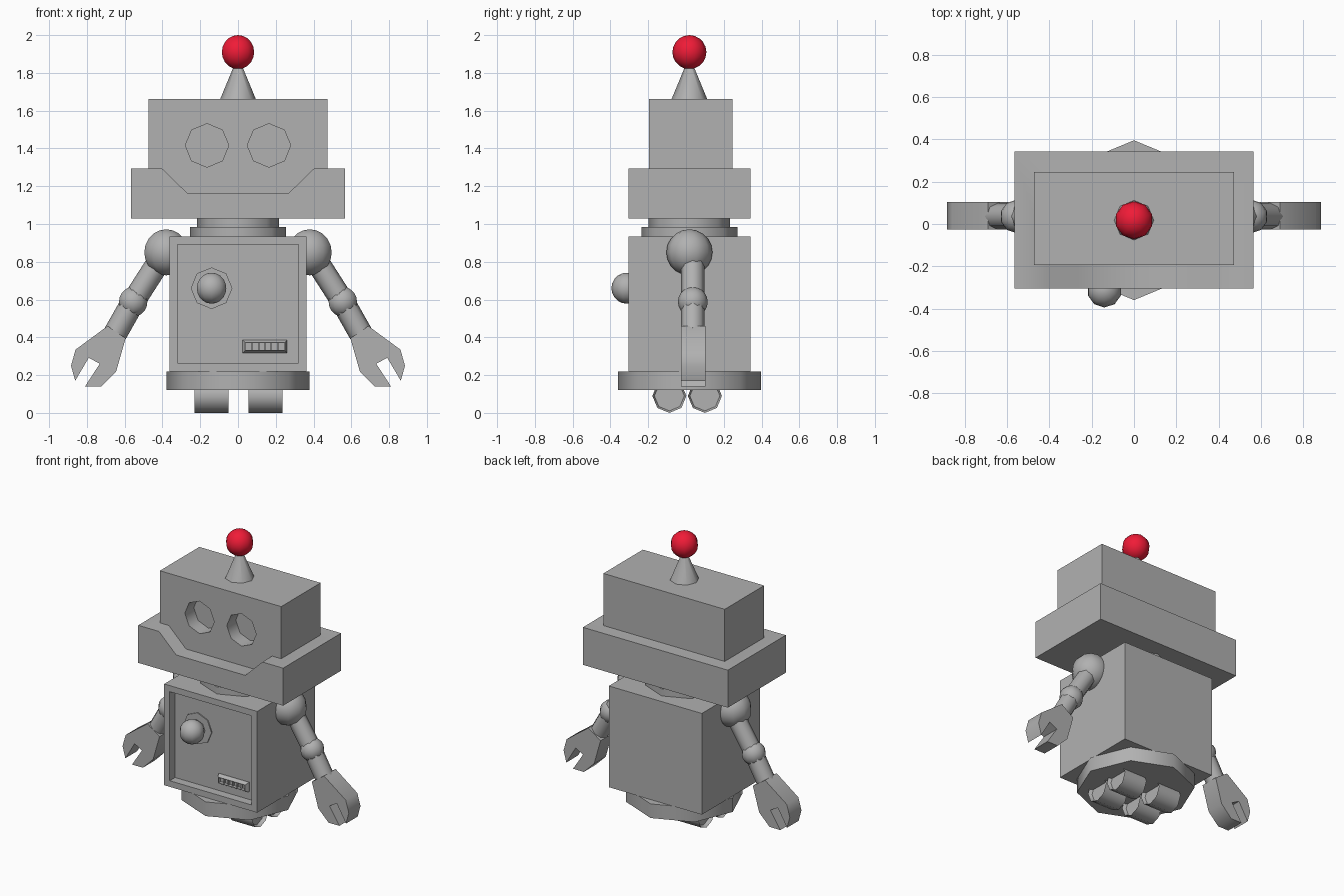
import bpy, bmesh, math
from mathutils import Vector, Matrix

if "Cube" in bpy.data.objects:
    bpy.data.objects.remove(bpy.data.objects["Cube"])

CY = 0.018  # depth centre of the round parts


def material(name, rgb):
    m = bpy.data.materials.new(name)
    m.diffuse_color = (*rgb, 1)
    m.use_nodes = True
    m.node_tree.nodes["Principled BSDF"].inputs["Base Color"].default_value = m.diffuse_color
    return m


grey = material('grey', (.44, .44, .44))
red = material('red', (.87, .011, .038))


def finish(name, bm, smooth=False, mat=grey):
    bmesh.ops.recalc_face_normals(bm, faces=bm.faces)
    me = bpy.data.meshes.new(name)
    bm.to_mesh(me)
    bm.free()
    me.materials.append(mat)
    ob = bpy.data.objects.new(name, me)
    bpy.context.collection.objects.link(ob)
    if smooth:
        smooth_by_angle(ob)
    return ob


def smooth_by_angle(ob):
    bpy.ops.object.select_all(action='DESELECT')
    bpy.context.view_layer.objects.active = ob
    ob.select_set(True)
    bpy.ops.object.shade_smooth_by_angle(angle=math.radians(60))


def box_bm(lo, hi):
    bm = bmesh.new()
    bmesh.ops.create_cube(bm, size=1)
    lo, hi = Vector(lo), Vector(hi)
    for v in bm.verts:
        v.co = (lo + hi) / 2 + v.co * (hi - lo)
    return bm


def box(name, lo, hi):
    return finish(name, box_bm(lo, hi))


def tube(name, a, b, r1, r2=None, segs=8, inset=0):
    """Cylinder or cone between two points, optionally with hollowed ends."""
    a, b = Vector(a), Vector(b)
    d = b - a
    bm = bmesh.new()
    bmesh.ops.create_cone(bm, cap_ends=True, segments=segs, radius1=r1,
                          radius2=r1 if r2 is None else r2, depth=d.length)
    if inset:
        caps = [f for f in bm.faces if len(f.verts) == segs]
        bmesh.ops.inset_individual(bm, faces=caps, thickness=inset, depth=-2.5 * inset,
                                   use_even_offset=True)
    rot = d.to_track_quat('Z', 'Y').to_matrix().to_4x4()
    bm.transform(Matrix.Translation((a + b) / 2) @ rot)
    return finish(name, bm, True)


def ball(name, c, r, mat=grey):
    bm = bmesh.new()
    bmesh.ops.create_uvsphere(bm, u_segments=10, v_segments=10, radius=r,
                              matrix=Matrix.Translation(c))
    return finish(name, bm, True, mat)


def prism(name, pts, y0, y1, smooth=False):
    """Extrude an (x, z) outline along y."""
    bm = bmesh.new()
    f = bm.faces.new([bm.verts.new((x, y0, z)) for x, z in pts])
    ext = bmesh.ops.extrude_face_region(bm, geom=[f])
    for v in ext['geom']:
        if isinstance(v, bmesh.types.BMVert):
            v.co.y = y1
    return finish(name, bm, smooth)


def cut(ob, cutter):
    cutter.hide_render = True
    m = ob.modifiers.new('cut', 'BOOLEAN')
    m.operation, m.solver, m.object = 'DIFFERENCE', 'EXACT', cutter
    bpy.context.view_layer.objects.active = ob
    bpy.ops.object.modifier_apply(modifier=m.name)
    bpy.data.objects.remove(cutter)


def front_face(bm):
    return min(bm.faces, key=lambda f: f.calc_center_median().y)


def recess_front(bm, thickness, depth):
    """Inset the front (-y) face and push it back with straight walls."""
    f = front_face(bm)
    bmesh.ops.inset_region(bm, faces=[f], thickness=thickness, use_even_offset=True)
    g = bmesh.ops.extrude_discrete_faces(bm, faces=[f])['faces'][0]
    bmesh.ops.translate(bm, verts=g.verts, vec=(0, depth, 0))


# Head with recessed eye sockets
head = box('head', (-.474, -.195, 1.295), (.474, .245, 1.663))
for s in (-1, 1):
    eye = [(s * .164 + .115 * math.sin(i * math.pi / 4),
            1.416 + .115 * math.cos(i * math.pi / 4)) for i in range(8)]
    cut(head, prism('eye_cutter', eye, -.3, -.095))
smooth_by_angle(head)

# Jaw with mouth notch
jaw = box('jaw', (-.566, -.305, 1.03), (.566, .342, 1.295))
cut(jaw, prism('mouth_cutter', [(-.45, 1.34), (-.27, 1.165), (.27, 1.165), (.45, 1.34)],
               -.4, -.195))
smooth_by_angle(jaw)

# Antenna
tube('antenna_cone', (0, CY, 1.66), (0, CY, 1.86), .095, .012)
ball('antenna_bulb', (0, CY, 1.91), .09, red)

# Neck rings and base plate
tube('neck_upper', (0, CY, .985), (0, CY, 1.03), .216)
tube('neck_lower', (0, CY, .935), (0, CY, .985), .254)
tube('base_plate', (0, CY, .12), (0, CY, .22), .378)

# Torso with sunken front panel
bm = box_bm((-.363, -.305, .22), (.363, .342, .935))
recess_front(bm, .043, .06)
finish('torso', bm)

# Chest knob on a thin collar
tube('knob_collar', (-.14, -.24, .66), (-.14, -.253, .66), .11)
tube('knob_stem', (-.14, -.253, .66), (-.14, -.31, .66), .06)
ball('knob', (-.14, -.313, .66), .082)

# Vent with bevelled frame and slats
bm = box_bm((.025, -.255, .318), (.26, -.245, .385))
bmesh.ops.inset_region(bm, faces=[front_face(bm)], thickness=.012, depth=.02,
                       use_even_offset=True)
recess_front(bm, .003, .025)
finish('vent_frame', bm)
for i in range(5):
    x = .075 + i * .034
    box('vent_slat', (x - .004, -.265, .334), (x + .004, -.248, .371))

# Arms, hands and wheels, mirrored left and right
hand = [(.69, .46), (.86, .335), (.884, .25), (.862, .17), (.79, .292), (.732, .26),
        (.81, .14), (.725, .14), (.645, .22), (.595, .395)]
for s, side in ((-1, 'left'), (1, 'right')):
    ball(side + '_shoulder', (s * .38, CY, .85), .122)
    tube(side + '_upper_arm', (s * .40, .036, .83), (s * .555, .036, .588), .062)
    ball(side + '_elbow', (s * .555, .036, .588), .079)
    tube(side + '_forearm', (s * .555, .036, .588), (s * .65, .036, .42), .063)
    prism(side + '_hand', [(s * x, z) for x, z in hand], -.026, .104, True)
    for y in (-.088, .1):
        x = .145 if s > 0 else -.14
        tube(side + '_wheel', (x - .09, y, .09), (x + .09, y, .09), .09, inset=.01)
